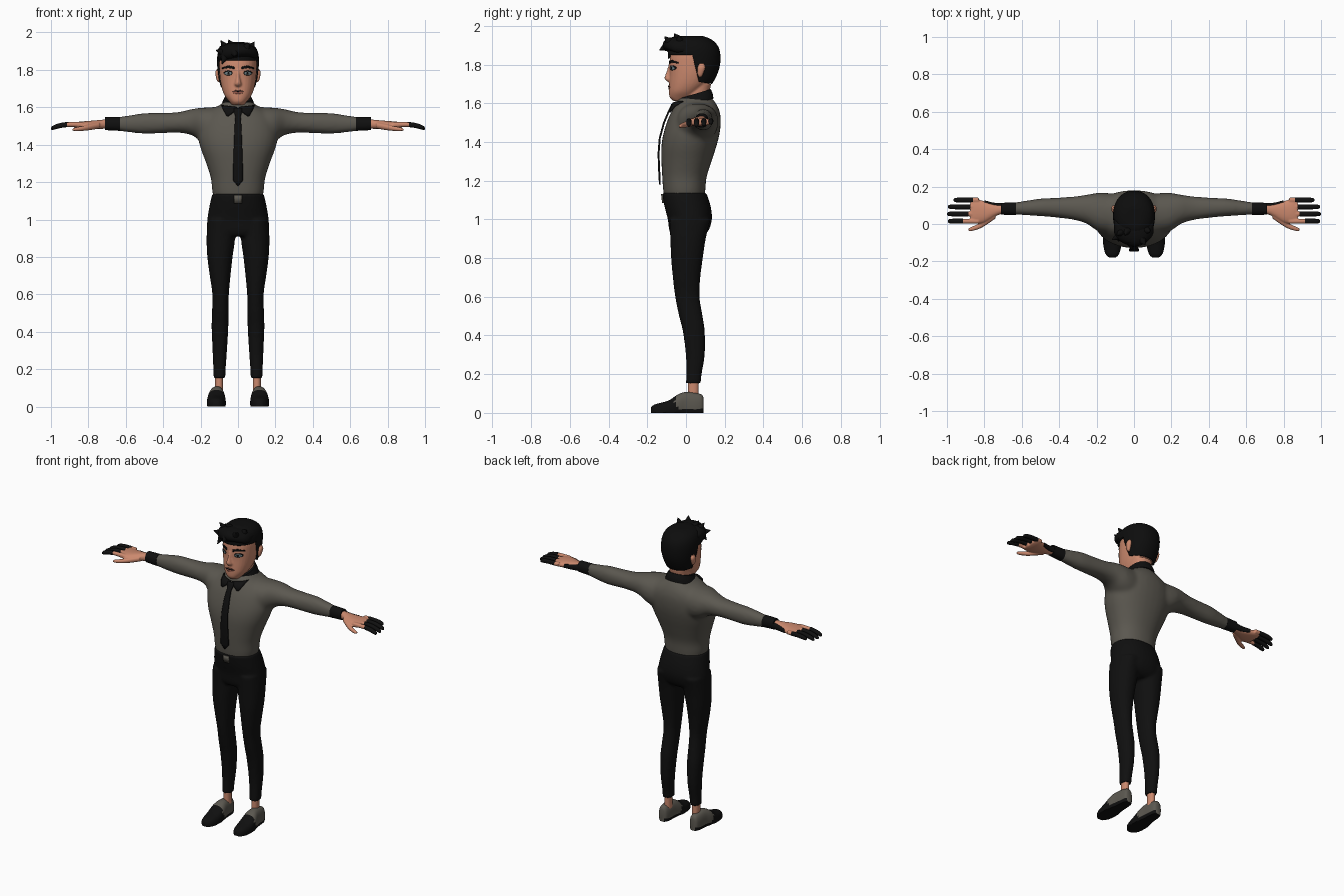
import bpy, bmesh, math
from mathutils import Vector
from mathutils.bvhtree import BVHTree


def material(name, rgb):
    m = bpy.data.materials.new(name)
    m.diffuse_color = (*rgb, 1)
    return m


SKIN = material("skin", (0.60, 0.25, 0.155))
GREY = material("warm_grey_cloth", (0.105, 0.097, 0.08))
BLACK = material("black_cloth", (0.005, 0.005, 0.005))
HAIR = material("black_hair", (0.004, 0.004, 0.004))
EYE = material("eye_grey_blue", (0.17, 0.24, 0.26))
LIP = material("lip_brown", (0.30, 0.10, 0.07))


def loft(bm, axis, sections, exp=2.2, n=32, steps=4, side=1):
    """Smooth tube through sections (t, a0, a1, b0, b1) across an axis."""
    s = [sections[0]] + list(sections) + [sections[-1]]
    rows = []
    for i in range(1, len(s) - 2):
        for k in range(steps):
            u = k / steps
            rows.append([0.5 * (2 * p1 + (p2 - p0) * u + (2 * p0 - 5 * p1 + 4 * p2 - p3) * u * u
                                + (3 * p1 - p0 - 3 * p2 + p3) * u ** 3)
                         for p0, p1, p2, p3 in zip(s[i - 1], s[i], s[i + 1], s[i + 2])])
    rows.append(sections[-1])
    rings = []
    for t, a0, a1, b0, b1 in rows:
        ring = []
        for j in range(n):
            w = 2 * math.pi * j / n
            c, d = math.cos(w), math.sin(w)
            a = (a0 + a1) / 2 + (a1 - a0) / 2 * math.copysign(abs(c) ** (2 / exp), c)
            b = (b0 + b1) / 2 + (b1 - b0) / 2 * math.copysign(abs(d) ** (2 / exp), d)
            x, y, z = {'x': (t, a, b), 'y': (a, t, b), 'z': (a, b, t)}[axis]
            ring.append(bm.verts.new((x * side, y, z)))
        rings.append(ring)
    for r, q in zip(rings, rings[1:]):
        for j in range(n):
            bm.faces.new((r[j], r[(j + 1) % n], q[(j + 1) % n], q[j]))
    bm.faces.new(rings[0][::-1])
    bm.faces.new(rings[-1])


def sym(rows):
    """Sections (z, half width, y0, y1) centred on x = 0."""
    return [(z, -w, w, y0, y1) for z, w, y0, y1 in rows]


def finish(bm, name, mat, mirror=False, voxel=0, smooth=4):
    bmesh.ops.recalc_face_normals(bm, faces=bm.faces[:])
    me = bpy.data.meshes.new(name)
    for f in bm.faces:
        f.smooth = True
    bm.to_mesh(me)
    bm.free()
    me.set_sharp_from_angle(angle=math.radians(50))
    ob = bpy.data.objects.new(name, me)
    bpy.context.collection.objects.link(ob)
    me.materials.append(mat)
    if voxel:  # fuse overlapping pieces into one skin
        r = ob.modifiers.new("fuse", 'REMESH')
        r.mode, r.voxel_size, r.use_smooth_shade = 'VOXEL', voxel, True
        m = ob.modifiers.new("soften", 'SMOOTH')
        m.factor, m.iterations = 0.5, smooth
    if mirror:
        ob.modifiers.new("mirror", 'MIRROR')
    return ob


def tube(name, axis, sections, mat, mirror=False, **kw):
    bm = bmesh.new()
    loft(bm, axis, sections, **kw)
    return finish(bm, name, mat, mirror)


def decal(name, pairs, mat, target, off, thick, mirror=False, cols=5):
    """Thin plate laid on the front of the target, from pairs of (x, z) points."""
    bpy.context.view_layer.update()
    tree = BVHTree.FromObject(target, bpy.context.evaluated_depsgraph_get())
    bm = bmesh.new()
    grid, y = [], -0.08
    for p, q in pairs:
        row = []
        for k in range(cols):
            x, z = Vector(p).lerp(Vector(q), k / (cols - 1))
            hit = tree.ray_cast(Vector((x, -1, z)), Vector((0, 1, 0)))[0]
            y = hit.y if hit else y
            row.append(bm.verts.new((x, y - off, z)))
        grid.append(row)
    for r, q in zip(grid, grid[1:]):
        for k in range(cols - 1):
            bm.faces.new((r[k], r[k + 1], q[k + 1], q[k]))
    ob = finish(bm, name, mat, mirror)
    s = ob.modifiers.new("thickness", 'SOLIDIFY')
    s.thickness, s.offset = thick, 0
    return ob


# Shirt: torso and sleeves fused
bm = bmesh.new()
loft(bm, 'z', sym([(1.10, .125, -.11, .095), (1.15, .138, -.118, .10), (1.22, .145, -.123, .107),
                   (1.30, .17, -.127, .132), (1.38, .20, -.127, .158), (1.45, .215, -.115, .175),
                   (1.52, .205, -.092, .18), (1.57, .17, -.068, .17), (1.61, .10, -.05, .148),
                   (1.635, .07, -.03, .125)]))
for s in (1, -1):
    loft(bm, 'x', [(.08, -.05, .16, 1.40, 1.605), (.15, -.05, .166, 1.40, 1.60),
                   (.20, -.035, .166, 1.42, 1.597), (.25, 0, .157, 1.452, 1.59),
                   (.32, .022, .147, 1.464, 1.574), (.42, .035, .14, 1.461, 1.57),
                   (.50, .042, .136, 1.459, 1.569), (.58, .047, .124, 1.466, 1.557),
                   (.66, .052, .112, 1.477, 1.545)], side=s)
shirt = finish(bm, "shirt", GREY, voxel=.011, smooth=8)
tube("cuff", 'x', [(.63, .047, .116, 1.474, 1.548), (.71, .05, .113, 1.478, 1.547)], BLACK, True)

# Trousers: hips and legs fused
bm = bmesh.new()
loft(bm, 'z', sym([(1.137, .138, -.124, .105), (1.07, .153, -.112, .127), (1.0, .164, -.094, .134),
                   (.94, .166, -.086, .115), (.91, .15, -.07, .08)]))
for s in (1, -1):
    loft(bm, 'z', [(1.0, .02, .162, -.086, .126), (.90, .016, .168, -.081, .102),
                   (.80, .029, .164, -.077, .087), (.70, .04, .151, -.068, .074),
                   (.60, .049, .137, -.056, .07), (.50, .051, .139, -.036, .086),
                   (.42, .052, .141, -.016, .097), (.30, .059, .136, -.001, .097),
                   (.20, .066, .132, .001, .081), (.153, .067, .131, -.001, .078)], side=s)
trousers = finish(bm, "trousers", BLACK, voxel=.009, smooth=4)
decal("shirt_tail", [((-.02, z), (.02, z)) for z in (1.085, 1.11, 1.13)], GREY, trousers, .004, .008)

# Ankles and two-tone shoes
tube("ankle", 'z', [(.07, .08, .122, .01, .065), (.17, .08, .122, .01, .065)], SKIN, True)
bm = bmesh.new()
loft(bm, 'y', [(-.18, .098, .132, -.01, .03), (-.165, .083, .149, -.02, .042),
               (-.14, .073, .159, -.03, .05), (-.09, .065, .166, -.03, .064),
               (-.04, .068, .162, -.03, .096), (0, .074, .152, -.03, .108),
               (.05, .077, .147, -.03, .103), (.08, .084, .14, -.02, .095),
               (.09, .095, .13, -.01, .08)], exp=2.5)
for v in bm.verts:
    v.co.z = max(v.co.z, 0)
for f in bm.faces:
    c = f.calc_center_median()
    f.material_index = int(c.y > -.06 + .4 * abs(c.z - .06) and c.z > .025)
shoe = finish(bm, "shoe", BLACK, True)
shoe.data.materials.append(GREY)

# Hands: palm, thumb and finger roots fused, with black finger covers
fingers = [(.015, .915, .995), (.054, .885, 1.0), (.092, .875, .995), (.128, .86, .965)]


def finger(y, x0, x1, r):
    rows = []
    for u, k in ((0, 1), (.4, 1), (.75, .95), (.94, .75), (1, .3)):
        x = x0 + (x1 - x0) * u
        z = 1.508 - 2.2 * max(0, x - .90) ** 2
        rows.append((x, y - r * k, y + r * k, z - r * k, z + r * k))
    return rows


bm = bmesh.new()
loft(bm, 'x', [(.69, .06, .103, 1.487, 1.537), (.74, .042, .107, 1.484, 1.532),
               (.80, .008, .122, 1.481, 1.527), (.85, .002, .135, 1.483, 1.523),
               (.875, .008, .132, 1.49, 1.518)])
loft(bm, 'x', [(.74, .03, .07, 1.487, 1.52), (.79, -.005, .035, 1.478, 1.51),
               (.83, -.027, .003, 1.474, 1.5), (.87, -.038, -.016, 1.472, 1.492),
               (.885, -.036, -.024, 1.476, 1.486)])
for y, x0, x1 in fingers:
    loft(bm, 'x', finger(y, .83, x0 + .02, .013), n=16)
finish(bm, "hand", SKIN, True, voxel=.004, smooth=3)
bm = bmesh.new()
for y, x0, x1 in fingers:
    loft(bm, 'x', finger(y, x0, x1, .0135), n=16)
loft(bm, 'x', [(.70, .09, .112, 1.49, 1.53), (.75, .095, .114, 1.487, 1.522),
               (.80, .112, .127, 1.492, 1.515)], n=16)
finish(bm, "finger_covers", BLACK, True)

# Head: skull, jaw, nose and neck fused
bm = bmesh.new()
loft(bm, 'z', sym([(1.612, .03, -.066, -.01), (1.63, .047, -.084, .04), (1.66, .07, -.088, .07),
                   (1.70, .086, -.087, .11), (1.75, .096, -.085, .14), (1.80, .10, -.086, .16),
                   (1.85, .10, -.08, .165), (1.90, .085, -.06, .15), (1.93, .05, -.02, .10)]))
loft(bm, 'z', sym([(1.71, .015, -.094, -.05), (1.722, .02, -.108, -.05), (1.735, .017, -.11, -.05),
                   (1.765, .011, -.1, -.05), (1.80, .009, -.09, -.05)]), n=16)
loft(bm, 'z', sym([(1.55, .062, -.03, .11), (1.62, .058, -.015, .115), (1.70, .062, 0, .13)]))
head = finish(bm, "head", SKIN, voxel=.005, smooth=3)
tube("ear", 'z', [(1.735, .098, .106, .068, .08), (1.75, .095, .115, .06, .088),
                  (1.785, .095, .121, .06, .1), (1.805, .097, .112, .07, .092)], SKIN, True, n=16)

# Face details laid on the head
arc = [math.pi * k / 8 for k in range(9)]


def oval(x, z, rx, rz):
    return [((x - rx * math.cos(w), z - rz * math.sin(w)), (x - rx * math.cos(w), z + rz * math.sin(w)))
            for w in arc]


decal("eye_outline", oval(.052, 1.783, .024, .013), BLACK, head, .001, .002, True)
decal("eye", oval(.052, 1.781, .019, .0095), EYE, head, .003, .002, True)
decal("pupil", oval(.051, 1.781, .006, .007), BLACK, head, .005, .002, True)
decal("eyebrow", [((.02, 1.804), (.02, 1.816)), ((.05, 1.81), (.05, 1.824)), ((.083, 1.805), (.083, 1.812))],
      HAIR, head, .003, .004, True)
decal("lips", oval(0, 1.682, .03, .011), LIP, head, .002, .003)
decal("mouth_line", oval(0, 1.686, .033, .003), BLACK, head, .004, .003)

# Hair cap: a shell over the skull cut back to the hairline
bm = bmesh.new()
loft(bm, 'z', sym([(1.68, .085, -.07, .12), (1.72, .098, -.08, .147), (1.78, .107, -.09, .172),
                   (1.84, .112, -.094, .178), (1.89, .108, -.09, .168), (1.925, .09, -.065, .138),
                   (1.945, .055, -.03, .095), (1.948, .02, 0, .06)]), n=40)
for co, no in (((0, 0, 1.85), (0, 0, 1)), ((0, .045, 1.8), (0, 1, .25)), ((0, .1, 1.705), (0, .15, 1))):
    bmesh.ops.bisect_plane(bm, geom=bm.verts[:] + bm.edges[:] + bm.faces[:],
                           plane_co=co, plane_no=no)
cut = []
for f in bm.faces:
    c = f.calc_center_median()
    face_side = c.z < 1.85 and (c.y - .045) + .25 * (c.z - 1.8) < 0
    if face_side or (c.z - 1.705) + .15 * (c.y - .1) < 0:
        cut.append(f)
bmesh.ops.delete(bm, geom=cut, context='FACES')
cap = finish(bm, "hair_cap", HAIR)
s = cap.modifiers.new("thickness", 'SOLIDIFY')
s.thickness, s.offset = .014, -1

# Swept fringe and pointed tufts
bm = bmesh.new()
loft(bm, 'x', [(-.107, -.045, .03, 1.86, 1.91), (-.09, -.08, .03, 1.85, 1.93), (-.045, -.108, .03, 1.85, 1.942),
               (0, -.12, .03, 1.86, 1.943), (.05, -.108, .03, 1.865, 1.938),
               (.09, -.075, .03, 1.86, 1.92), (.105, -.045, .03, 1.87, 1.9)])
for base, tip, r in (((-.06, -.04, 1.91), (-.092, -.06, 1.957), .03), ((-.07, -.06, 1.89), (-.118, -.085, 1.905), .03),
                     ((-.02, -.085, 1.9), (-.012, -.137, 1.875), .035), ((.04, -.08, 1.91), (.06, -.11, 1.945), .03),
                     ((.06, -.03, 1.91), (.088, -.04, 1.95), .03), ((-.03, -.03, 1.92), (-.05, -.06, 1.96), .03),
                     ((-.07, -.07, 1.87), (-.085, -.092, 1.83), .022)):
    base, tip = Vector(base), Vector(tip)
    d = tip - base
    mat = d.to_track_quat('Z', 'Y').to_matrix().to_4x4()
    mat.translation = (base + tip) / 2
    bmesh.ops.create_cone(bm, cap_ends=True, segments=12, radius1=r, radius2=.002,
                          depth=d.length, matrix=mat)
finish(bm, "hair_fringe", HAIR)

# Collar, tilted up at the back, with pointed wings
bm = bmesh.new()
loft(bm, 'z', sym([(1.595, .095, -.056, .142), (1.62, .086, -.05, .138), (1.648, .073, -.038, .128)]))
for v in bm.verts:
    v.co.z += .3 * (v.co.y - .045)
finish(bm, "collar", BLACK)
decal("collar_wing", [((.004, 1.60), (.088, 1.61)), ((.022, 1.575), (.078, 1.585)), ((.052, 1.553), (.062, 1.555))],
      BLACK, shirt, .012, .008, True)

# Necktie with knot
decal("necktie", [((-w, z), (w, z)) for z, w in ((1.595, .02), (1.58, .022), (1.55, .014), (1.5, .018), (1.42, .021),
                                                 (1.34, .024), (1.27, .026), (1.21, .027), (1.18, .002))],
      BLACK, shirt, .015, .009)
